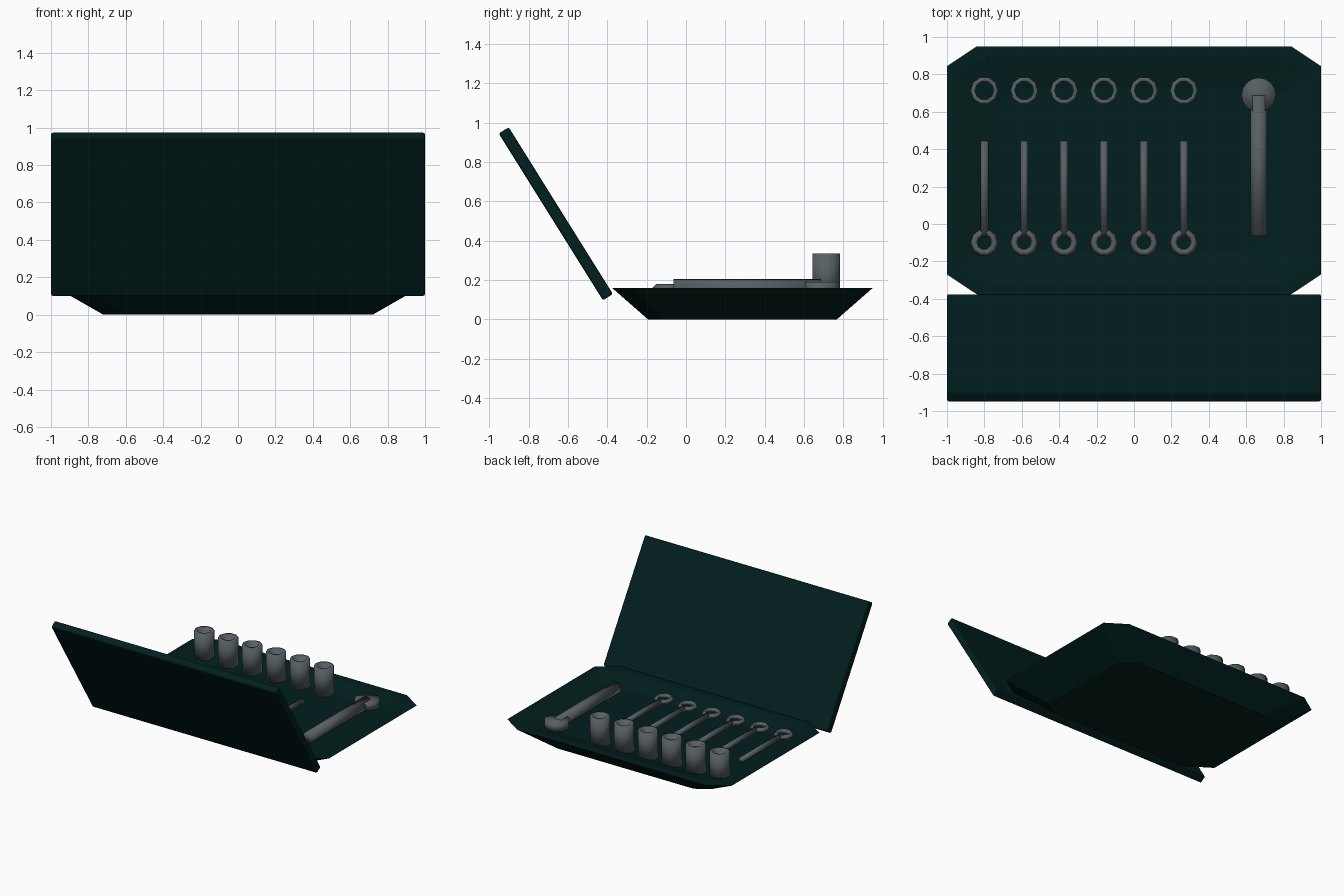
import bpy, bmesh, math
from mathutils import Matrix

if "Cube" in bpy.data.objects:
    bpy.data.objects.remove(bpy.data.objects["Cube"])


def material(name, rgb):
    m = bpy.data.materials.new(name)
    m.diffuse_color = (*rgb, 1)
    m.use_nodes = True
    m.node_tree.nodes["Principled BSDF"].inputs["Base Color"].default_value = m.diffuse_color
    return m


GREEN = material("dark_green", (0.0005, 0.0135, 0.013))
STEEL = material("grey_steel", (0.095, 0.115, 0.125))


def make(name, bm, mat, smooth=False):
    bmesh.ops.recalc_face_normals(bm, faces=bm.faces)
    for f in bm.faces:
        f.smooth = smooth
    me = bpy.data.meshes.new(name)
    bm.to_mesh(me)
    bm.free()
    me.materials.append(mat)
    ob = bpy.data.objects.new(name, me)
    bpy.context.collection.objects.link(ob)
    return ob


def rod(name, x, y0, y1, z, r, sides=16):
    # cylinder lying along y
    bm = bmesh.new()
    mat = Matrix.Translation((x, (y0 + y1) / 2, z)) @ Matrix.Rotation(math.pi / 2, 4, 'X')
    bmesh.ops.create_cone(bm, cap_ends=True, segments=sides, radius1=r, radius2=r,
                          depth=y1 - y0, matrix=mat)
    return make(name, bm, STEEL, True)


def lathe_ring(name, loc, profile, sides):
    # closed profile of (radius, height) points spun around z
    bm = bmesh.new()
    rings = []
    for i in range(sides):
        a = 2 * math.pi * i / sides
        rings.append([bm.verts.new((loc[0] + r * math.cos(a), loc[1] + r * math.sin(a), loc[2] + h))
                      for r, h in profile])
    n = len(profile)
    for i in range(sides):
        p, q = rings[i], rings[(i + 1) % sides]
        for j in range(n):
            k = (j + 1) % n
            bm.faces.new((p[j], q[j], q[k], p[k]))
    return make(name, bm, STEEL, True)


# tray: tapered octagonal dish with a shallow hollow inside
CY = 0.287
bm = bmesh.new()


def octagon(hx, hy, z):
    cx, cy = hx * 0.84, hy * 0.84
    pts = [(hx, -cy), (hx, cy), (cx, hy), (-cx, hy), (-hx, cy), (-hx, -cy), (-cx, -hy), (cx, -hy)]
    return [bm.verts.new((x, y + CY, z)) for x, y in pts]


levels = [octagon(0.72, 0.48, 0), octagon(1, 0.663, 0.16),
          octagon(0.94, 0.605, 0.16), octagon(0.72, 0.44, 0.115)]
for lo, hi in zip(levels, levels[1:]):
    for i in range(8):
        j = (i + 1) % 8
        bm.faces.new((lo[i], lo[j], hi[j], hi[i]))
bm.faces.new(levels[0])
bm.faces.new(levels[-1])
make("tray", bm, GREEN)

# lid: tilted slab with softened edges
bm = bmesh.new()
bmesh.ops.create_cube(bm, size=1, matrix=Matrix.Diagonal((2, 0.06, 1.0, 1)))
bmesh.ops.bevel(bm, geom=bm.edges[:], offset=0.01, segments=2, affect='EDGES', profile=0.5)
bm.transform(Matrix.Translation((0, -0.662, 0.537)) @ Matrix.Rotation(math.radians(32), 4, 'X'))
make("lid", bm, GREEN)

# row of sockets and ring spanners
torus = [(0.075, 0), (0.055, 0.02), (0.035, 0), (0.055, -0.02)]
tube = [(0.074, 0), (0.074, 0.22), (0.05, 0.22), (0.05, 0)]
for i in range(6):
    x = -0.8 + 0.2133 * i
    lathe_ring(f"socket_{i + 1}", (x, 0.713, 0.115), tube, 10)
    lathe_ring(f"spanner_ring_{i + 1}", (x, -0.1, 0.16), torus, 10)
    rod(f"spanner_handle_{i + 1}", x, -0.055, 0.445, 0.16, 0.021, 12)

# ratchet: handle and round head
rod("ratchet_handle", 0.667, -0.063, 0.687, 0.16, 0.045)
bm = bmesh.new()
bmesh.ops.create_cone(bm, cap_ends=True, segments=16, radius1=0.092, radius2=0.092, depth=0.06,
                      matrix=Matrix.Translation((0.667, 0.69, 0.16)))
make("ratchet_head", bm, STEEL, True)
